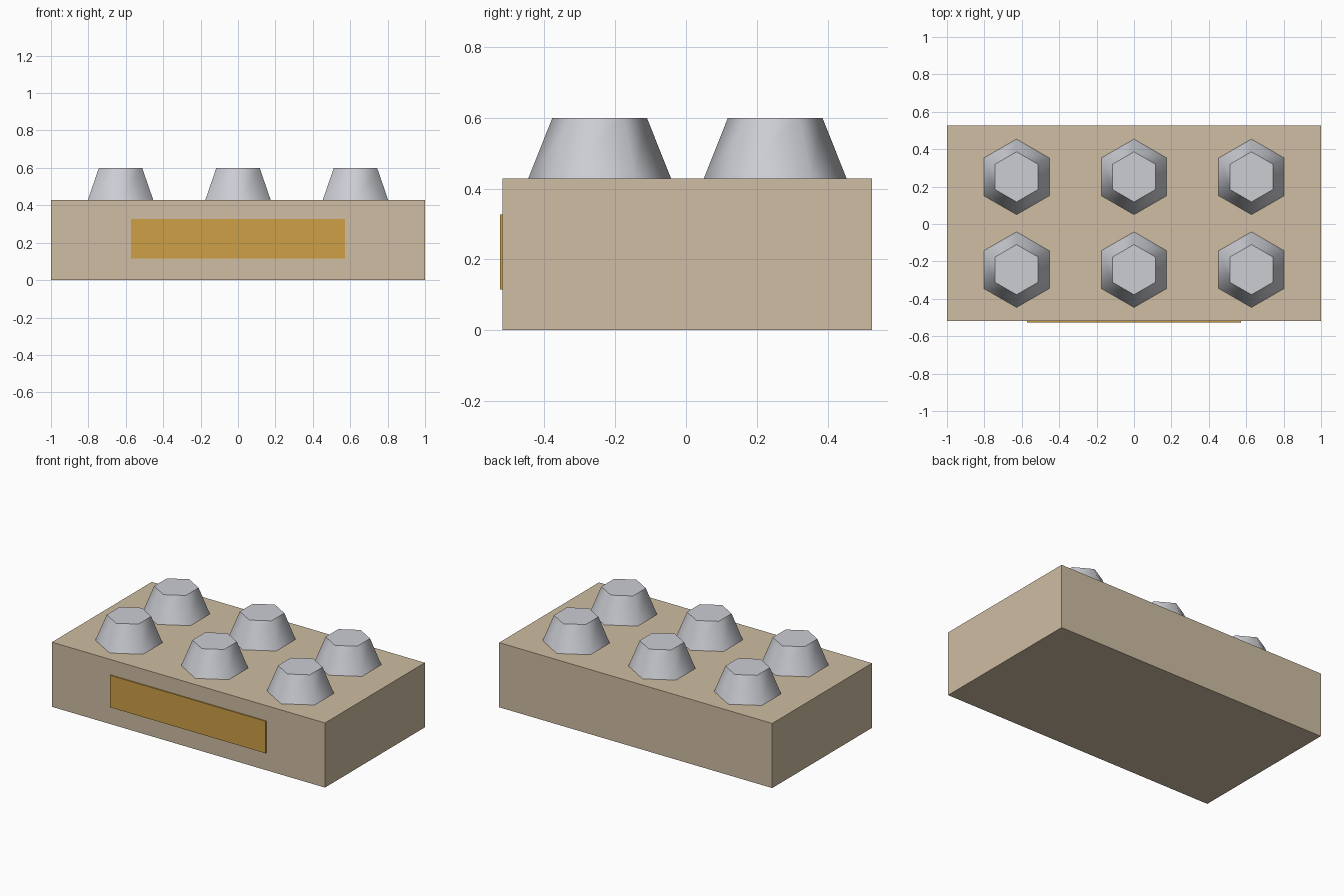
import bpy, bmesh, math

cube = bpy.data.objects.get("Cube")
if cube:
    bpy.data.objects.remove(cube, do_unlink=True)


def material(name, rgb):
    mat = bpy.data.materials.new(name)
    mat.use_nodes = True
    mat.diffuse_color = (*rgb, 1)
    mat.node_tree.nodes["Principled BSDF"].inputs["Base Color"].default_value = (*rgb, 1)
    return mat


def loft(name, mat, lower, upper):
    """Closed solid between two matching rings of points."""
    bm = bmesh.new()
    a = [bm.verts.new(p) for p in lower]
    b = [bm.verts.new(p) for p in upper]
    n = len(a)
    bm.faces.new(a[::-1])
    bm.faces.new(b)
    for i in range(n):
        j = (i + 1) % n
        bm.faces.new((a[i], a[j], b[j], b[i]))
    bmesh.ops.recalc_face_normals(bm, faces=bm.faces)
    mesh = bpy.data.meshes.new(name)
    bm.to_mesh(mesh)
    bm.free()
    mesh.materials.append(mat)
    obj = bpy.data.objects.new(name, mesh)
    bpy.context.collection.objects.link(obj)
    return obj


def box(name, mat, x, y0, y1, z0, z1):
    corners = [(-x, y0), (x, y0), (x, y1), (-x, y1)]
    return loft(name, mat, [(*c, z0) for c in corners], [(*c, z1) for c in corners])


def hexagon(cx, cy, radius, z):
    # One corner points along +y
    angles = [math.radians(90 + 60 * i) for i in range(6)]
    return [(cx + radius * math.cos(t), cy + radius * math.sin(t), z) for t in angles]


tan = material("tan", (0.62, 0.51, 0.36))
silver = material("silver", (0.60, 0.61, 0.65))
gold = material("gold", (0.61, 0.35, 0.06))

# Block and front label plate
TOP, MID = 0.428, 0.004
box("block", tan, 1.0, MID - 0.522, MID + 0.522, 0, TOP)
box("front_plate", gold, 0.571, -0.526, -0.517, 0.115, 0.327)

# Two rows of three tapered hexagonal studs, smooth around the sides
for row, y in (("front", MID - 0.248), ("back", MID + 0.248)):
    for column, x in (("right", -0.628), ("middle", 0), ("left", 0.628)):
        stud = loft(f"stud_{row}_{column}", silver,
                    hexagon(x, y, 0.202, TOP), hexagon(x, y, 0.134, 0.599))
        bpy.ops.object.select_all(action="DESELECT")
        stud.select_set(True)
        bpy.context.view_layer.objects.active = stud
        bpy.ops.object.shade_smooth_by_angle(angle=math.radians(63))
